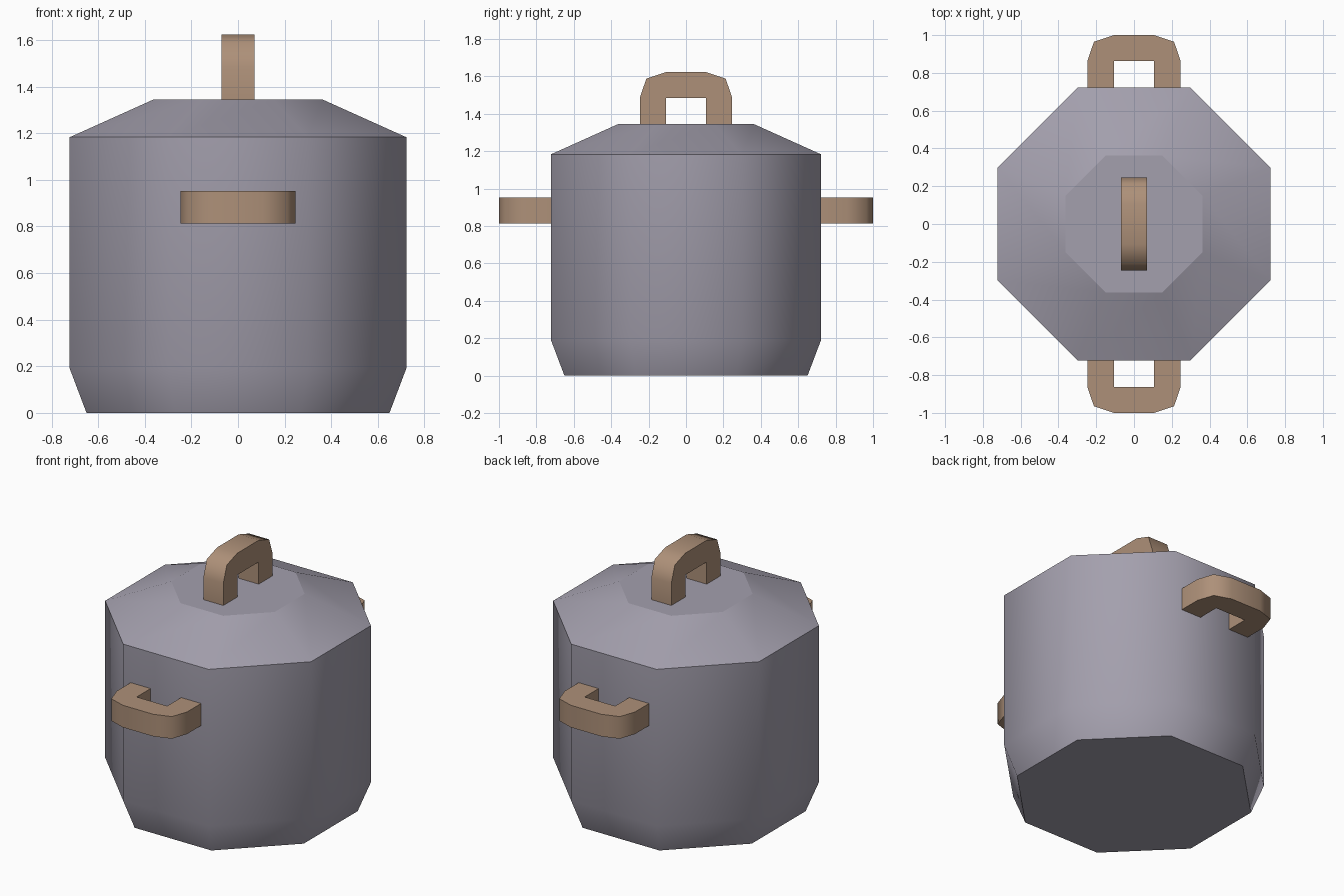
import bpy, bmesh, math
from mathutils import Matrix, Vector

cube = bpy.data.objects.get("Cube")
if cube:
    bpy.data.objects.remove(cube, do_unlink=True)


def material(name, colour):
    mat = bpy.data.materials.new(name)
    mat.use_nodes = True
    mat.diffuse_color = colour
    mat.node_tree.nodes["Principled BSDF"].inputs["Base Color"].default_value = colour
    return mat


steel = material("grey_metal", (0.37, 0.35, 0.42, 1))
wood = material("tan_wood", (0.42, 0.28, 0.19, 1))


def finish(bm, name, mat):
    bmesh.ops.recalc_face_normals(bm, faces=bm.faces)
    mesh = bpy.data.meshes.new(name)
    bm.to_mesh(mesh)
    bm.free()
    mesh.materials.append(mat)
    obj = bpy.data.objects.new(name, mesh)
    bpy.context.collection.objects.link(obj)
    bpy.ops.object.select_all(action='DESELECT')
    obj.select_set(True)
    bpy.context.view_layer.objects.active = obj
    bpy.ops.object.shade_smooth_by_angle(angle=math.radians(60))
    # Large end caps and handle sides stay flat
    for face in mesh.polygons:
        if len(face.vertices) > 4:
            face.use_smooth = False
    return obj


def octagon_stack(name, profile, mat):
    """Closed eight-sided shell; profile holds (half width across flats, z)."""
    bm = bmesh.new()
    rings = []
    for half, z in profile:
        radius = half / math.cos(math.pi / 8)
        angles = [(i + 0.5) * math.pi / 4 for i in range(8)]
        rings.append([bm.verts.new((radius * math.cos(a), radius * math.sin(a), z))
                      for a in angles])
    for low, high in zip(rings, rings[1:]):
        for i in range(8):
            j = (i + 1) % 8
            bm.faces.new((low[i], low[j], high[j], high[i]))
    bm.faces.new(rings[0])
    bm.faces.new(rings[-1])
    return finish(bm, name, mat)


def handle(name, origin, along, out):
    """Chamfered U-shaped grip: along is its length, out points off the pot."""
    half = [(0.107, 0), (0.247, 0), (0.247, 0.14), (0.212, 0.243), (0.107, 0.278)]
    outline = half + [(-u, v) for u, v in reversed(half)] + [(-0.107, 0.14), (0.107, 0.14)]
    along, out = Vector(along), Vector(out)
    side = along.cross(out)
    bm = bmesh.new()
    face = bm.faces.new([bm.verts.new(Vector(origin) + along * u + out * v - side * 0.07)
                         for u, v in outline])
    new = bmesh.ops.extrude_face_region(bm, geom=[face])["geom"]
    bmesh.ops.translate(bm, vec=side * 0.14,
                        verts=[g for g in new if isinstance(g, bmesh.types.BMVert)])
    return finish(bm, name, wood)


# Pot body with tapered foot, and sloping lid
octagon_stack("pot_body_and_lid",
              [(0.65, 0), (0.722, 0.19), (0.722, 1.183), (0.362, 1.345)], steel)

# Grips on the lid and on the front and back walls
handle("lid_handle", (0, 0, 1.345), (0, 1, 0), (0, 0, 1))
for label, sign in (("front_handle", -1), ("back_handle", 1)):
    handle(label, (0, sign * 0.722, 0.883), (1, 0, 0), (0, sign, 0))
